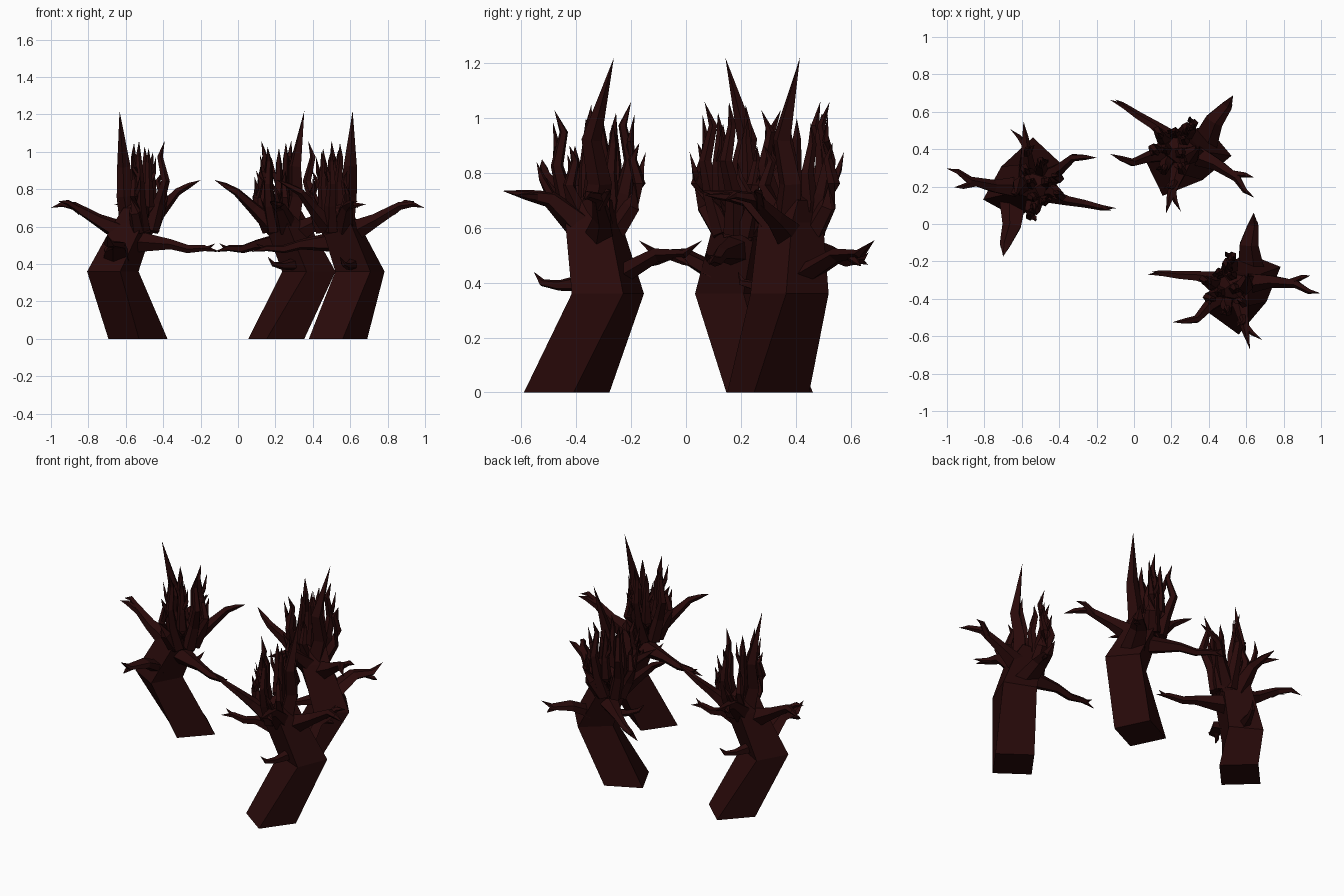
import bpy, bmesh, math, random
from mathutils import Vector, Matrix

random.seed(4)
cube = bpy.data.objects.get("Cube")
if cube:
    bpy.data.objects.remove(cube)

bark = bpy.data.materials.new("dark maroon bark")
bark.use_nodes = True
colour = (0.022, 0.003, 0.003, 1)
bark.diffuse_color = colour
bark.node_tree.nodes["Principled BSDF"].inputs["Base Color"].default_value = colour


def bridge(bm, lower, upper):
    count = len(lower)
    for i in range(count):
        j = (i + 1) % count
        bm.faces.new((lower[i], lower[j], upper[j], upper[i]))


def close_to_point(bm, ring, point):
    tip = bm.verts.new(point)
    for i in range(len(ring)):
        bm.faces.new((ring[i], ring[(i + 1) % len(ring)], tip))


def limb(bm, points, tip, sides=5, flat=1.0):
    """Tapered tube through (x, y, z, radius) points, ending in a sharp tip."""
    path = [Vector(p[:3]) for p in points] + [Vector(tip)]
    previous = None
    for i, point in enumerate(points):
        direction = path[i + 1] - path[max(i - 1, 0)]
        across = direction.cross(Vector((0, 0, 1)))
        if across.length < 0.3 * direction.length:
            across = direction.cross(Vector((0, 1, 0)))
        across.normalize()
        up = across.cross(direction).normalized()
        ring = []
        for k in range(sides):
            a = math.tau * k / sides
            offset = across * math.cos(a) + up * math.sin(a) * flat
            ring.append(bm.verts.new(path[i] + offset * point[3]))
        if previous:
            bridge(bm, previous, ring)
        else:
            bm.faces.new(ring[::-1])
        previous = ring
    close_to_point(bm, previous, tip)


def finish(bm, name):
    bmesh.ops.recalc_face_normals(bm, faces=bm.faces[:])
    mesh = bpy.data.meshes.new(name)
    bm.to_mesh(mesh)
    bm.free()
    mesh.materials.append(bark)
    return mesh


def make_trunk():
    # Leaning, twisted square trunk: centre x, y, height, radius, turn
    bm = bmesh.new()
    rings = []
    for x, y, z, radius, turn in ((0, 0, 0, .158, 9), (.117, .15, .36, .143, 23),
                                  (.008, .097, .62, .118, 30), (-.015, .105, .7, .09, 34)):
        ring = []
        for k in range(4):
            a = math.radians(turn + k * 90)
            ring.append(bm.verts.new((x + radius * math.cos(a), y + radius * math.sin(a), z)))
        if rings:
            bridge(bm, rings[-1], ring)
        rings.append(ring)
    bm.faces.new(rings[0][::-1])
    close_to_point(bm, rings[-1], (-.02, .11, .74))
    return finish(bm, "trunk")


def make_arms():
    bm = bmesh.new()
    # Broad upturned arm with a twig
    limb(bm, [(.085, .18, .42, .08), (.075, .325, .5, .055), (.1, .43, .505, .032)],
         (.105, .495, .555), flat=.5)
    limb(bm, [(.09, .38, .5, .018), (.12, .43, .475, .012)], (.125, .45, .46))
    # Forked arm on the outer side
    limb(bm, [(.03, .12, .55, .07), (.2, .13, .635, .036), (.33, .115, .71, .023),
              (.4, .075, .72, .015)], (.462, .065, .7))
    limb(bm, [(.29, .12, .68, .022), (.36, .15, .73, .015)], (.41, .16, .735))
    # Short forked arm
    limb(bm, [(.03, .06, .6, .06), (.05, -.06, .705, .033), (.065, -.145, .72, .02)],
         (.085, -.235, .735))
    limb(bm, [(.055, -.1, .71, .02), (.1, -.15, .715, .013)], (.15, -.185, .72))
    limb(bm, [(.045, -.05, .7, .02), (.05, -.09, .78, .014)], (.03, -.11, .84))
    # Rising arm
    limb(bm, [(-.04, .07, .59, .055), (-.135, -.006, .7, .033), (-.2, -.075, .785, .022),
              (-.265, -.085, .82, .015)], (-.328, -.09, .85))
    # Long level arm with a fork
    limb(bm, [(-.01, .12, .52, .06), (-.2, .155, .505, .028), (-.29, .16, .48, .023),
              (-.38, .17, .485, .017)], (-.465, .165, .465))
    limb(bm, [(-.35, .17, .485, .016), (-.4, .175, .485, .012)], (-.44, .18, .51))
    # Low stub
    limb(bm, [(.08, .07, .4, .036), (.05, -.03, .39, .02), (.03, -.09, .4, .014)],
         (.01, -.12, .44))
    return finish(bm, "arms")


def make_crown():
    bm = bmesh.new()
    # Tall spike
    limb(bm, [(.03, .09, .6, .055), (.055, .12, .76, .045), (.065, .09, .92, .036)],
         (.078, .172, 1.22), sides=4)
    # Upright finger branches, each bowing outward and narrowing to the tip
    centre = Vector((-.03, .1, 0))
    tips = ((-.03, -.045, 1.03), (.01, .09, 1.05), (-.035, .235, 1.06), (-.16, .13, 1.06),
            (.0, .265, .91), (-.09, .07, 1.0), (-.14, .03, .9), (.05, .01, .9),
            (-.08, .18, 1.02), (-.01, .17, .98))
    for number, tip in enumerate(tips):
        tip = Vector(tip)
        height = tip.z - .58
        out = Vector((tip.x, tip.y, 0)) - centre

        def at(spread, rise, radius):
            wobble = random.uniform(-.012, .012)
            p = centre + out * spread
            return (p.x + wobble, p.y - wobble, .58 + height * rise, radius)

        points = [at(.4, 0, .042), at(.8, .3, .033), at(.95, .55, .024), at(.82, .82, .016)]
        limb(bm, points, tip)
        # Side twig on every other branch
        if number % 2 == 0:
            start = Vector(points[2][:3])
            side = Vector((-out.y, out.x, 0)).normalized() * random.choice((-1, 1))
            bend = start + side * .03 + Vector((0, 0, height * .15))
            end = bend + side * .01 + out * .1 + Vector((0, 0, height * .2))
            limb(bm, [(*start, .017), (*bend, .013)], end, sides=4)
    return finish(bm, "crown")


# Three turned copies of the same dead tree
parts = {"trunk": make_trunk(), "arms": make_arms(), "crown": make_crown()}
places = {"front_left": (.535, -.435, 0), "back": (.205, .3, -28), "right": (-.535, .305, 173)}
for place, (x, y, turn) in places.items():
    for part, mesh in parts.items():
        tree_part = bpy.data.objects.new(place + "_tree_" + part, mesh)
        tree_part.matrix_world = (Matrix.Translation((x, y, 0))
                                  @ Matrix.Rotation(math.radians(turn), 4, "Z"))
        bpy.context.scene.collection.objects.link(tree_part)
